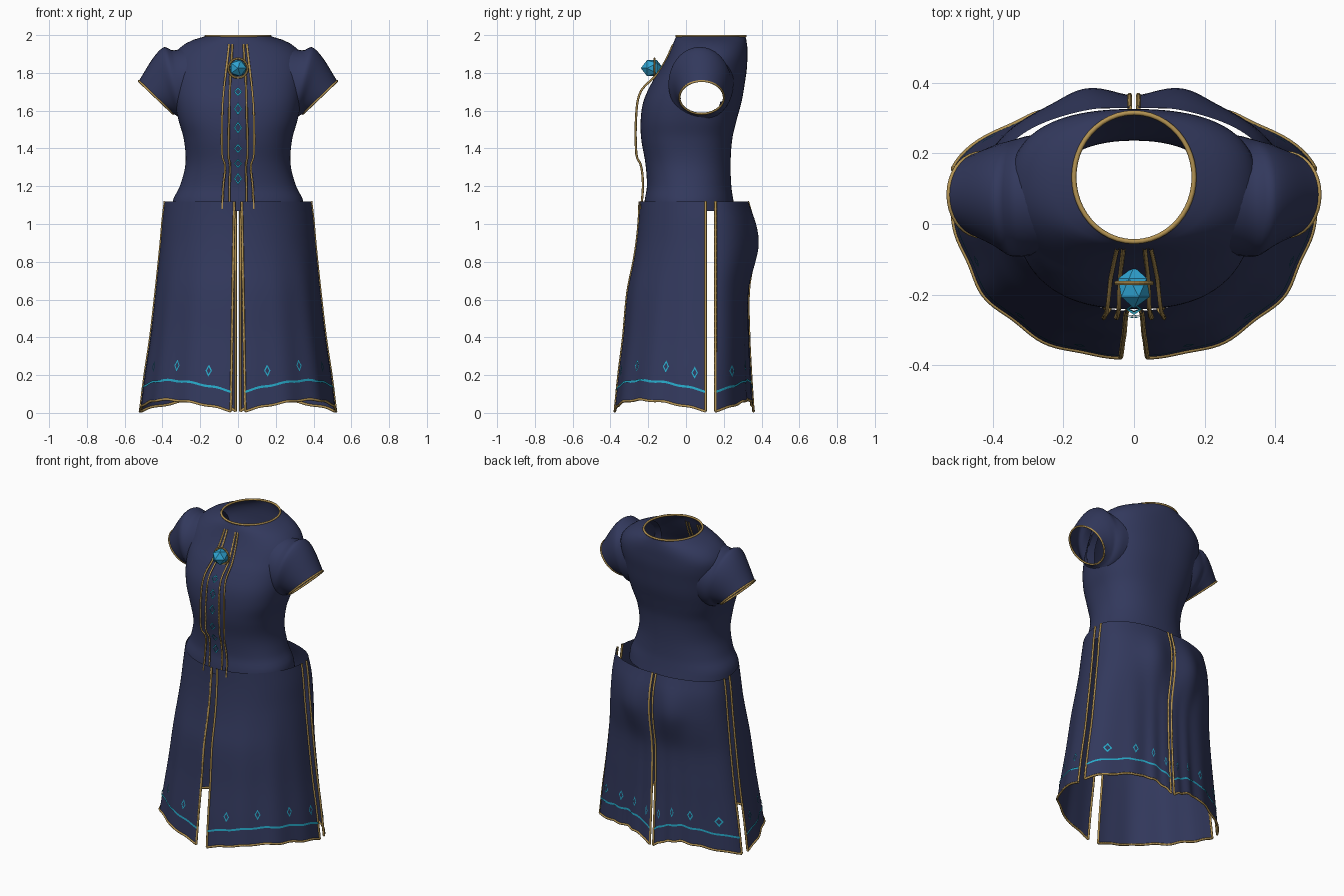
import bpy, bmesh, math
from mathutils import Vector
from math import sin, cos, pi, exp

if "Cube" in bpy.data.objects:
    bpy.data.objects.remove(bpy.data.objects["Cube"])


def mat(name, rgb):
    m = bpy.data.materials.new(name)
    m.diffuse_color = (*rgb, 1)
    m.use_nodes = True
    m.node_tree.nodes["Principled BSDF"].inputs["Base Color"].default_value = m.diffuse_color
    return m


NAVY = mat("navy cloth", (0.032, 0.040, 0.108))
GOLD = mat("gold trim", (0.45, 0.29, 0.085))
CYAN = mat("cyan thread", (0.02, 0.40, 0.58))
GEM = mat("blue gem", (0.03, 0.38, 0.66))


def table(rows, t):
    """Smooth interpolation of rows (key, values...) at key t."""
    n = len(rows)
    t = min(max(t, rows[0][0]), rows[-1][0])
    i = next(k for k in range(n - 1) if t <= rows[k + 1][0])
    a, b = rows[i], rows[i + 1]
    p, q = rows[max(i - 1, 0)], rows[min(i + 2, n - 1)]
    h = b[0] - a[0]
    s = (t - a[0]) / h
    out = []
    for k in range(1, len(a)):
        m0 = (b[k] - p[k]) / (b[0] - p[0]) * h
        m1 = (q[k] - a[k]) / (q[0] - a[0]) * h
        out.append((2*s**3 - 3*s*s + 1) * a[k] + (s**3 - 2*s*s + s) * m0
                   + (3*s*s - 2*s**3) * b[k] + (s**3 - s*s) * m1)
    return out


def finish(name, bm, material):
    for f in bm.faces:
        f.smooth = True
    me = bpy.data.meshes.new(name)
    bm.to_mesh(me)
    bm.free()
    me.materials.append(material)
    bpy.context.collection.objects.link(bpy.data.objects.new(name, me))


def sheet(name, fn, nu, nv, flip=False, hole=None, material=NAVY):
    """Cloth surface from a function of u, v in 0..1."""
    bm = bmesh.new()
    g = [[bm.verts.new(fn(i / nu, j / nv)) for i in range(nu + 1)] for j in range(nv + 1)]
    for j in range(nv):
        for i in range(nu):
            q = [g[j][i], g[j][i + 1], g[j + 1][i + 1], g[j + 1][i]]
            bm.faces.new(q[::-1] if flip else q)
    bmesh.ops.remove_doubles(bm, verts=bm.verts, dist=1e-5)
    if hole:
        cut = [f for f in bm.faces if hole(f.calc_center_median())]
        bmesh.ops.delete(bm, geom=cut, context='FACES')
    finish(name, bm, material)


def outlines(name, shapes):
    """Flat stitched diamonds; shapes is a list of (point function, half width, half height, flip)."""
    bm = bmesh.new()
    for fn, w, h, flip in shapes:
        rings = [[bm.verts.new(fn(x * w * k, y * h * k))
                  for x, y in ((1, 0), (0, 1), (-1, 0), (0, -1))] for k in (1, .6)]
        for i in range(4):
            j = (i + 1) % 4
            q = [rings[0][i], rings[0][j], rings[1][j], rings[1][i]]
            bm.faces.new(q[::-1] if flip else q)
    finish(name, bm, CYAN)


def cords(name, lines, radius, material):
    """Thin cords; lines is a list of (points, closed)."""
    cu = bpy.data.curves.new(name, 'CURVE')
    cu.dimensions = '3D'
    cu.bevel_depth = radius
    cu.bevel_resolution = 1
    for pts, closed in lines:
        sp = cu.splines.new('POLY')
        sp.points.add(len(pts) - 1)
        for p, co in zip(sp.points, pts):
            p.co = (*co, 1)
        sp.use_cyclic_u = closed
    cu.materials.append(material)
    ob = bpy.data.objects.new(name, cu)
    bpy.context.collection.objects.link(ob)
    bpy.ops.object.select_all(action='DESELECT')
    ob.select_set(True)
    bpy.context.view_layer.objects.active = ob
    bpy.ops.object.convert(target='MESH')


def radius_at(a, w, d, n):
    return ((abs(sin(a)) / w) ** n + (abs(cos(a)) / d) ** n) ** (-1 / n)


# ---- bodice: height, half width, front y, back y, roundness power
BODY = [(1.07, .35, -.225, .262, 2.2), (1.13, .343, -.218, .25, 2.2), (1.2, .308, -.207, .24, 2.2),
        (1.32, .278, -.215, .236, 2.25), (1.45, .287, -.237, .245, 2.4), (1.55, .315, -.24, .268, 2.5),
        (1.65, .335, -.225, .295, 2.5), (1.75, .345, -.18, .312, 2.5), (1.82, .35, -.135, .322, 2.5),
        (1.88, .345, -.1, .325, 2.45), (1.93, .31, -.077, .325, 2.3), (1.97, .25, -.062, .32, 2.1),
        (1.995, .17, -.05, .315, 2)]


def body(u, v):
    z = 1.07 + v * .925
    w, f, b, n = table(BODY, z)
    a = u * 2 * pi
    r = radius_at(a, w, (b - f) / 2, n)
    return Vector((r * sin(a), (f + b) / 2 - r * cos(a), z))


def armhole(c):
    return abs(c.x) > .2 and ((c.y - .08) / .122) ** 2 + ((c.z - 1.695) / .115) ** 2 < 1


sheet("bodice", body, 96, 48, hole=armhole)
cords("neck_trim", [([body(i / 48, 1) for i in range(48)], True)], .007, GOLD)

# ---- puffed sleeves: position, top x, top z, bottom x, bottom z, centre y, half depth
SLEEVE = [(0, .22, 1.955, .25, 1.55, .085, .17), (.2, .31, 1.925, .285, 1.55, .08, .17),
          (.32, .35, 1.92, .30, 1.553, .075, .168), (.45, .39, 1.937, .31, 1.56, .073, .163),
          (.65, .445, 1.885, .32, 1.57, .08, .146), (1, .525, 1.757, .343, 1.583, .083, .118)]


def sleeve(s):
    def fn(u, v):
        xt, zt, xb, zb, yc, yr = table(SLEEVE, v)
        k = (1 + cos(2 * pi * u)) / 2
        return Vector((s * (xb + (xt - xb) * k), yc + yr * sin(2 * pi * u), zb + (zt - zb) * k))
    return fn


for s, side in ((1, "right"), (-1, "left")):
    sheet(side + "_sleeve", sleeve(s), 36, 18, flip=s > 0)
    cords(side + "_cuff_trim", [([sleeve(s)(i / 36, 1) for i in range(36)], True)], .006, GOLD)

# ---- skirt: height, half width, front y, back y, front power, back power
SKIRT = [(0, .52, -.378, .358, 2.35, 1.75), (.2, .495, -.358, .345, 2.3, 1.85),
         (.4, .465, -.333, .335, 2.3, 2), (.64, .437, -.31, .332, 2.25, 2.1),
         (.8, .42, -.278, .352, 2.2, 2.25), (.9, .41, -.262, .36, 2.15, 2.3),
         (1.02, .4, -.25, .352, 2.1, 2.3), (1.12, .388, -.246, .327, 2.05, 2.2)]
CY = .13


def hem(u):
    return .008 + .058 * sin(pi * u) + .006 * sin(5 * pi * u) ** 2


def panel(s, back):
    """Point on a skirt panel; u runs across the panel between its slits."""
    def fn(u, z, out=0):
        w, f, b, nf, nb = table(SKIRT, z)
        low = max(0, 1 - z / .9)
        if back:
            d, n = b - CY, nb
            a0, a1 = pi / 2 + .026 / w, pi - .012 / d
        else:
            d, n = CY - f, nf
            a0, a1 = (.02 + .018 * (1 - z / 1.12)) / d, pi / 2 - .026 / w
        a = a0 + (a1 - a0) * u
        r = radius_at(a, w, d, n) + out
        r += .007 * low * sin(a * 15 + .6) * sin(pi * u)           # hem folds
        if back:                                                   # fullness over the hips
            r += .034 * exp(-((a - pi + .5) / .32) ** 2 - ((z - .9) / .16) ** 2)
        return Vector((s * r * sin(a), CY - r * cos(a), z))
    return fn


def stitch(p, u, z):
    return lambda du, dz: p(u + du, z + dz, .005)


edges, diamonds = [], []
for s, side in ((1, "right"), (-1, "left")):
    for back in (False, True):
        p = panel(s, back)
        label = side + ("_back" if back else "_front")
        sheet(label + "_skirt",
              lambda u, v: p(u, hem(u) + v * (1.12 - hem(u))), 40, 36, flip=s < 0)
        sheet(label + "_hem_band", lambda u, v: p(u, hem(u) + .097 + .012 * v, .005),
              40, 1, flip=s < 0, material=CYAN)
        edges.append(([p(i / 40, hem(i / 40)) for i in range(41)], False))
        for u in (0, 1):
            edges.append(([p(u, .008 + 1.112 * i / 30) for i in range(31)], False))
        for u in ((.15, .4, .65, .9) if back else (.17, .43, .7, .92)):
            diamonds.append((stitch(p, u, hem(u) + .185), .032 if back else .024, .032, s < 0))
cords("skirt_trim", edges, .007, GOLD)
outlines("hem_diamonds", diamonds)

# ---- chest cords: height, y, inner x, outer x
CHEST = [(1.08, -.238, .045, .083), (1.2, -.228, .045, .078), (1.31, -.238, .042, .068),
         (1.36, -.262, .05, .084), (1.6, -.262, .046, .083), (1.71, -.235, .043, .075),
         (1.79, -.155, .04, .066), (1.87, -.105, .034, .056), (1.95, -.068, .03, .047)]
lines = []
for s in (1, -1):
    for col in (1, 2):
        rows = [(z, table(CHEST, z)) for z in [1.08 + .87 * i / 36 for i in range(37)]]
        lines.append(([(s * r[col], r[0], z) for z, r in rows], False))
cords("chest_trim", lines, .006, GOLD)

# ---- stitched motifs down the chest


def chest_stitch(z):
    return lambda dx, dz: Vector((dx, table(CHEST, z + dz)[0], z + dz))


outlines("chest_motifs", [(chest_stitch(z), .022, h, False) for z, h in (
    (1.70, .024), (1.61, .034), (1.51, .034), (1.40, .026), (1.32, .026), (1.24, .032))])

# ---- faceted gem in a gold ring
bpy.ops.mesh.primitive_ico_sphere_add(subdivisions=1, radius=.05,
                                      location=(0, -.18, 1.825), rotation=(pi / 2, 0, 0))
gem = bpy.context.object
gem.name = "gem"
gem.scale = (1, 1, 1.18)
gem.data.materials.append(GEM)
bpy.ops.mesh.primitive_torus_add(major_radius=.051, minor_radius=.006, major_segments=24,
                                 minor_segments=6, location=(0, -.167, 1.825),
                                 rotation=(pi / 2, 0, 0))
ring = bpy.context.object
ring.name = "gem_ring"
ring.data.materials.append(GOLD)
